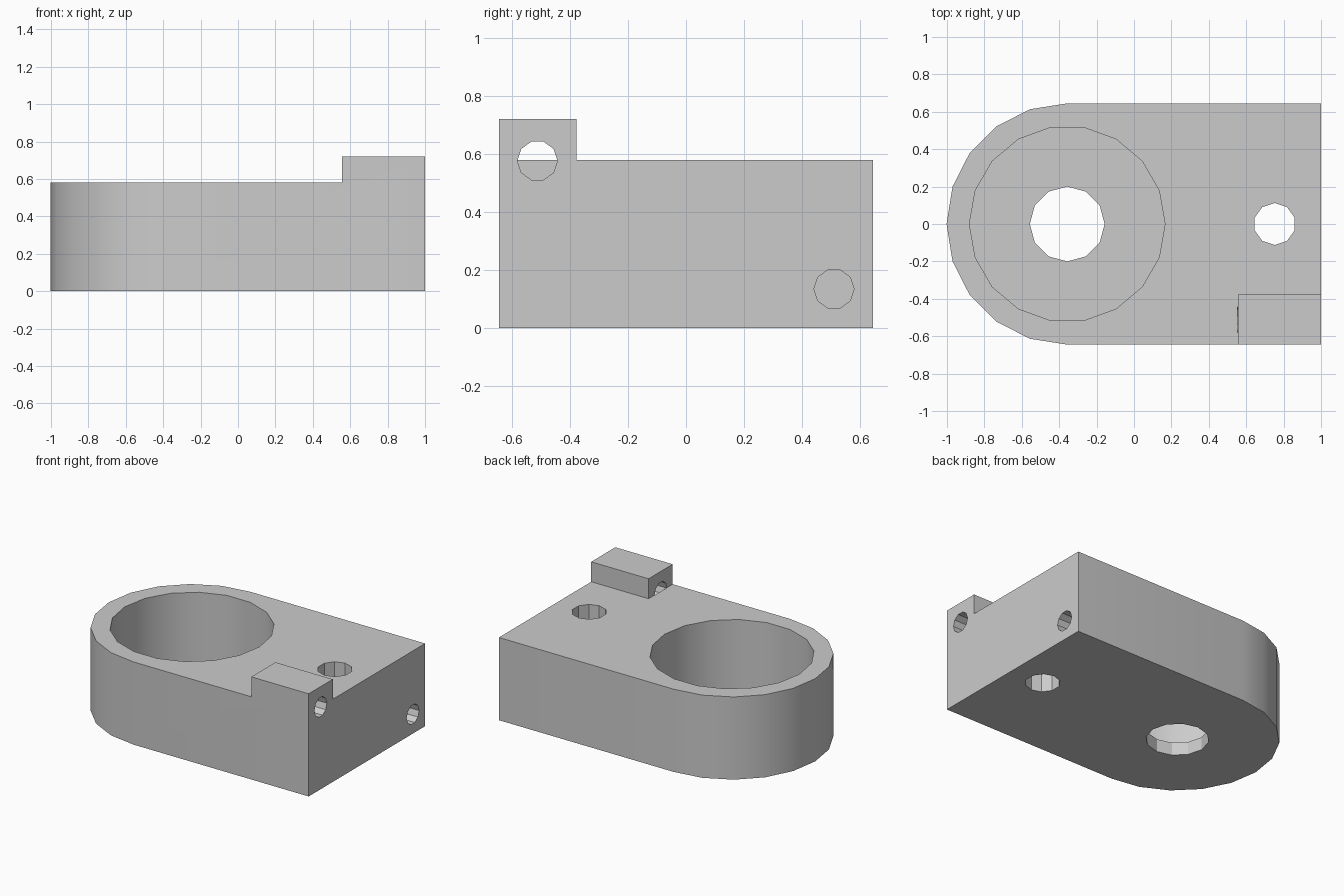
import bpy
import bmesh
from math import cos, sin, radians, tau
from mathutils import Matrix

if "Cube" in bpy.data.objects:
    bpy.data.objects.remove(bpy.data.objects["Cube"], do_unlink=True)

HALF_W = 0.645      # half width, also the radius of the round end
ROUND_X = -0.357    # centre of the round end
DECK, TOP = 0.58, 0.72
TAB_X, TAB_Y = 0.555, -0.378
FLOOR = 0.09

grey = bpy.data.materials.new("plain_grey")
grey.use_nodes = True
colour = (0.6, 0.6, 0.6, 1)
grey.diffuse_color = colour
grey.node_tree.nodes["Principled BSDF"].inputs["Base Color"].default_value = colour


def prism(name, outline, low, high, along_x=False):
    """Extrude a closed outline along z, or along x with the outline in y and z."""
    bm = bmesh.new()
    face = bm.faces.new([bm.verts.new((u, v, low)) for u, v in outline])
    grown = bmesh.ops.extrude_face_region(bm, geom=[face])["geom"]
    moved = [g for g in grown if isinstance(g, bmesh.types.BMVert)]
    bmesh.ops.translate(bm, verts=moved, vec=(0, 0, high - low))
    if along_x:
        turn = Matrix(((0, 0, 1), (1, 0, 0), (0, 1, 0))).to_4x4()
        bmesh.ops.transform(bm, matrix=turn, verts=bm.verts)
    bmesh.ops.recalc_face_normals(bm, faces=bm.faces)
    mesh = bpy.data.meshes.new(name)
    bm.to_mesh(mesh)
    bm.free()
    obj = bpy.data.objects.new(name, mesh)
    bpy.context.collection.objects.link(obj)
    return obj


def ring(u, v, radius, sides, start=0):
    angles = [radians(start) + tau * i / sides for i in range(sides)]
    return [(u + radius * cos(a), v + radius * sin(a)) for a in angles]


# Block with one round end, as tall as the corner tab
arc = [(ROUND_X + HALF_W * cos(radians(a)), HALF_W * sin(radians(a)))
       for a in range(90, 271, 18)]
block = prism("bearing_block", arc + [(1, -HALF_W), (1, HALF_W)], 0, TOP)
block.data.materials.append(grey)

# Everything cut away from the block
step = [(-2, -2), (TAB_X, -2), (TAB_X, TAB_Y), (2, TAB_Y), (2, 2), (-2, 2)]
cutters = [
    prism("deck_cutter", step, DECK, 1),
    prism("bore_cutter", ring(ROUND_X, 0, 0.523, 18), FLOOR, 1),
    prism("floor_hole_cutter", ring(ROUND_X, 0, 0.2, 12), -1, 0.3),
    prism("bolt_hole_cutter", ring(0.752, 0, 0.112, 10, 90), -1, 1),
    prism("tab_hole_cutter", ring(-0.512, 0.577, 0.069, 10), TAB_X - 0.001, 2, True),
    prism("pin_hole_cutter", ring(0.51, 0.135, 0.069, 10), TAB_X, 2, True),
]

bpy.ops.object.select_all(action="DESELECT")
bpy.context.view_layer.objects.active = block
block.select_set(True)
for cutter in cutters:
    cutter.hide_render = True
    cut = block.modifiers.new(cutter.name, "BOOLEAN")
    cut.operation = "DIFFERENCE"
    cut.solver = "EXACT"
    cut.object = cutter
    bpy.ops.object.modifier_apply(modifier=cut.name)
for cutter in cutters:
    bpy.data.objects.remove(cutter, do_unlink=True)

# Round end and bore are smooth, the small holes stay faceted
bpy.ops.object.shade_smooth_by_angle(angle=radians(25))
